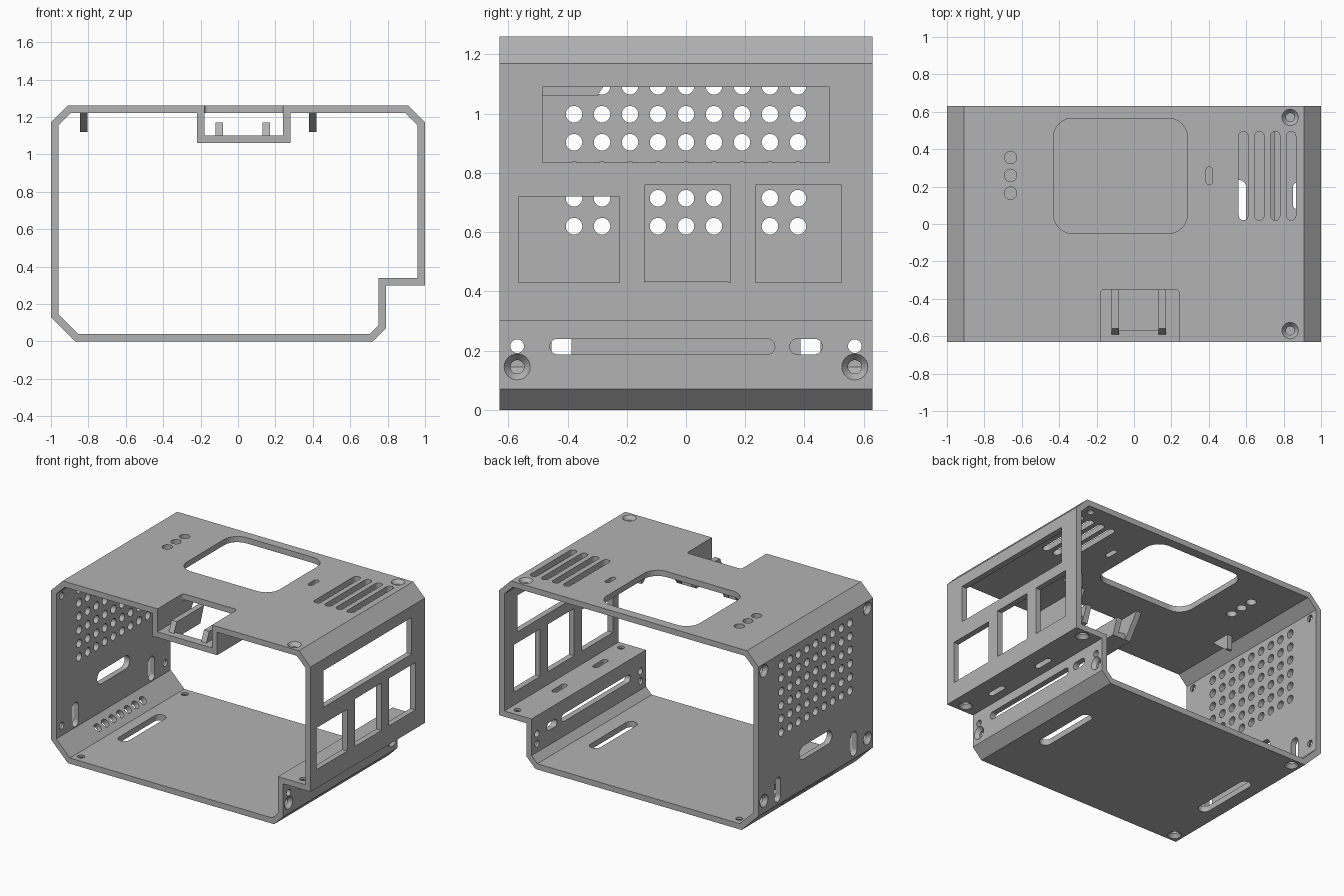
import bpy, bmesh, math
from mathutils import Matrix, Vector

cube = bpy.data.objects.get("Cube")
if cube:
    bpy.data.objects.remove(cube)

grey = bpy.data.materials.new("light_grey")
grey.use_nodes = True
colour = (0.45, 0.45, 0.45, 1)
grey.diffuse_color = colour
grey.node_tree.nodes["Principled BSDF"].inputs["Base Color"].default_value = colour

# Frames whose third axis runs through each wall
FLAT = Matrix.Identity(4)
SIDE = Matrix(((0, 0, 1, 0), (1, 0, 0, 0), (0, 1, 0, 0), (0, 0, 0, 1)))
S = math.sqrt(0.5)
BEVEL = Matrix(((0, -S, S, -0.91), (1, 0, 0, 0), (0, S, S, 0.09), (0, 0, 0, 1)))
PROFILE = Matrix(((1, 0, 0, 0), (0, 0, -1, 0), (0, 1, 0, 0), (0, 0, 0, 1)))


def loft(bm, frame, rings):
    """Skin matching rings of 3D points and cap both ends."""
    loops = [[bm.verts.new(frame @ Vector(p)) for p in ring] for ring in rings]
    n = len(loops[0])
    bm.faces.new(loops[0][::-1])
    bm.faces.new(loops[-1])
    for a, b in zip(loops, loops[1:]):
        for i in range(n):
            j = (i + 1) % n
            bm.faces.new((a[i], a[j], b[j], b[i]))


def prism(bm, frame, outline, low, high):
    loft(bm, frame, [[(u, v, w) for u, v in outline] for w in (low, high)])


def rounded(u0, u1, v0, v1, r=0.0, steps=6):
    """Rectangle with rounded corners; becomes a pill or circle at full radius."""
    pts = []
    corners = ((u1 - r, v1 - r), (u0 + r, v1 - r), (u0 + r, v0 + r), (u1 - r, v0 + r))
    for k, (cu, cv) in enumerate(corners):
        for s in range(steps + 1 if r else 1):
            a = math.pi / 2 * (k + s / steps)
            p = (cu + r * math.cos(a), cv + r * math.sin(a))
            if all(math.dist(p, q) > 1e-5 for q in pts):
                pts.append(p)
    return pts


def disc(u, v, r):
    return rounded(u - r, u + r, v - r, v + r, r)


def pill(u0, u1, v0, v1):
    return rounded(u0, u1, v0, v1, min(u1 - u0, v1 - v0) / 2)


def screw(bm, frame, u, v, inner, outer):
    """Countersunk screw hole from the inner to the outer wall face."""
    d = math.copysign(1, outer - inner)
    levels = [(inner - 0.02 * d, 0.023), (outer - 0.025 * d, 0.023),
              (outer, 0.044), (outer + 0.01 * d, 0.044)]
    loft(bm, frame, [[(a, b, w) for a, b in disc(u, v, r)] for w, r in levels])


def finish(bm, name):
    bmesh.ops.recalc_face_normals(bm, faces=bm.faces)
    mesh = bpy.data.meshes.new(name)
    bm.to_mesh(mesh)
    bm.free()
    mesh.materials.append(grey)
    obj = bpy.data.objects.new(name, mesh)
    bpy.context.collection.objects.link(obj)
    return obj


# Folded shell, open at front and back
outer = [(-0.91, 1.26), (0.91, 1.26), (1, 1.17), (1, 0.30), (0.79, 0.30),
         (0.79, 0.07), (0.72, 0), (-0.87, 0), (-1, 0.13), (-1, 1.17)]
inner = [(-0.895, 1.22), (0.895, 1.22), (0.96, 1.155), (0.96, 0.34), (0.75, 0.34),
         (0.75, 0.085), (0.705, 0.04), (-0.855, 0.04), (-0.96, 0.145), (-0.96, 1.155)]
bm = bmesh.new()
loops = [[bm.verts.new((x, y, z)) for x, z in pts]
         for pts, y in ((outer, -0.63), (outer, 0.63), (inner, 0.63), (inner, -0.63))]
for k in range(4):
    a, b = loops[k], loops[(k + 1) % 4]
    for i in range(len(a)):
        j = (i + 1) % len(a)
        bm.faces.new((a[i], a[j], b[j], b[i]))
shell = finish(bm, "case_shell")

cut = bmesh.new()
# Top panel: display window, front notch, lamps, button slot and vents
TOP = (1.20, 1.28)
prism(cut, FLAT, rounded(-0.43, 0.285, -0.05, 0.565, 0.1), *TOP)
prism(cut, FLAT, rounded(-0.18, 0.24, -0.75, -0.35, 0.02), *TOP)
for y in (0.165, 0.26, 0.355):
    prism(cut, FLAT, disc(-0.66, y, 0.033), *TOP)
prism(cut, FLAT, pill(0.385, 0.42, 0.21, 0.305), *TOP)
for k in range(4):
    x = 0.585 + 0.085 * k
    prism(cut, FLAT, pill(x - 0.025, x + 0.025, 0.02, 0.495), *TOP)

# Bottom panel: two long slots; ledge: two short slots
for x in (-0.74, 0.56):
    prism(cut, FLAT, pill(x - 0.04, x + 0.04, -0.235, 0.235), -0.02, 0.06)
for y in (-0.3, 0.15):
    prism(cut, FLAT, pill(0.85, 0.89, y - 0.07, y + 0.07), 0.28, 0.36)

# Port wall windows
RIGHT = (0.94, 1.02)
for window in ((-0.485, 0.485, 0.835, 1.09), (-0.565, -0.225, 0.43, 0.72),
               (-0.14, 0.15, 0.43, 0.76), (0.235, 0.525, 0.43, 0.76)):
    prism(cut, SIDE, rounded(*window), *RIGHT)

# Step wall slots
STEP = (0.73, 0.81)
prism(cut, SIDE, pill(-0.46, 0.30, 0.187, 0.24), *STEP)
prism(cut, SIDE, pill(0.35, 0.46, 0.187, 0.24), *STEP)

# Perforated wall: vent grid, grip slot and upright slots
LEFT = (-1.02, -0.94)
for row in range(6):
    for col in range(9):
        prism(cut, SIDE, disc((col - 4) * 0.0945, 0.62 + row * 0.0945, 0.028), *LEFT)
prism(cut, SIDE, pill(-0.18, 0.18, 0.34, 0.432), *LEFT)
for y in (-0.42, 0.42):
    prism(cut, SIDE, pill(y - 0.034, y + 0.034, 0.15, 0.32), *LEFT)

# Row of vents through the lower bevel
for k in range(7):
    prism(cut, BEVEL, disc((k - 3) * 0.083, 0, 0.028), -0.06, 0.06)

# Screw holes near both open ends
for y in (-0.57, 0.57):
    screw(cut, FLAT, 0.835, y, 1.22, 1.26)
    screw(cut, FLAT, -0.81, y, 0.04, 0)
    screw(cut, FLAT, 0.90, y, 0.34, 0.30)
    screw(cut, SIDE, y, 0.145, 0.75, 0.79)
    prism(cut, SIDE, disc(y, 0.215, 0.023), *STEP)
    for z in (0.215, 1.12):
        screw(cut, SIDE, y, z, -0.96, -1)
cutter = finish(cut, "hole_cutter")
cutter.hide_render = True
cutter.hide_set(True)
mod = shell.modifiers.new("holes", "BOOLEAN")
mod.operation = "DIFFERENCE"
mod.solver = "EXACT"
mod.object = cutter
bpy.context.view_layer.objects.active = shell
shell.select_set(True)
bpy.ops.object.modifier_apply(modifier=mod.name)
bpy.data.objects.remove(cutter)

# Pocket under the front notch
bm = bmesh.new()
for x in (-0.22, 0.24):
    prism(bm, SIDE, [(-0.63, 1.06), (-0.30, 1.06), (-0.19, 1.22), (-0.63, 1.22)], x, x + 0.04)
finish(bm, "pocket_sides")
bm = bmesh.new()
floor = [(-0.18, -0.63), (0.24, -0.63), (0.24, -0.30), (0.17, -0.30),
         (0.17, -0.57), (-0.12, -0.57), (-0.12, -0.30), (-0.18, -0.30)]
prism(bm, FLAT, floor, 1.06, 1.10)
finish(bm, "pocket_floor")

# Sprung arms in the pocket
for name, x in (("pocket_arm_right", -0.12), ("pocket_arm_left", 0.13)):
    bm = bmesh.new()
    prism(bm, SIDE, [(-0.60, 1.08), (-0.56, 1.17), (-0.26, 1.17), (-0.30, 1.06), (-0.57, 1.06)],
          x, x + 0.04)
    finish(bm, name)

# Wedge clips under the top panel
for name, x in (("clip_right", -0.845), ("clip_left", 0.38)):
    bm = bmesh.new()
    prism(bm, SIDE, [(-0.19, 1.22), (-0.07, 1.12), (-0.05, 1.12), (-0.05, 1.22)], x, x + 0.04)
    finish(bm, name)
